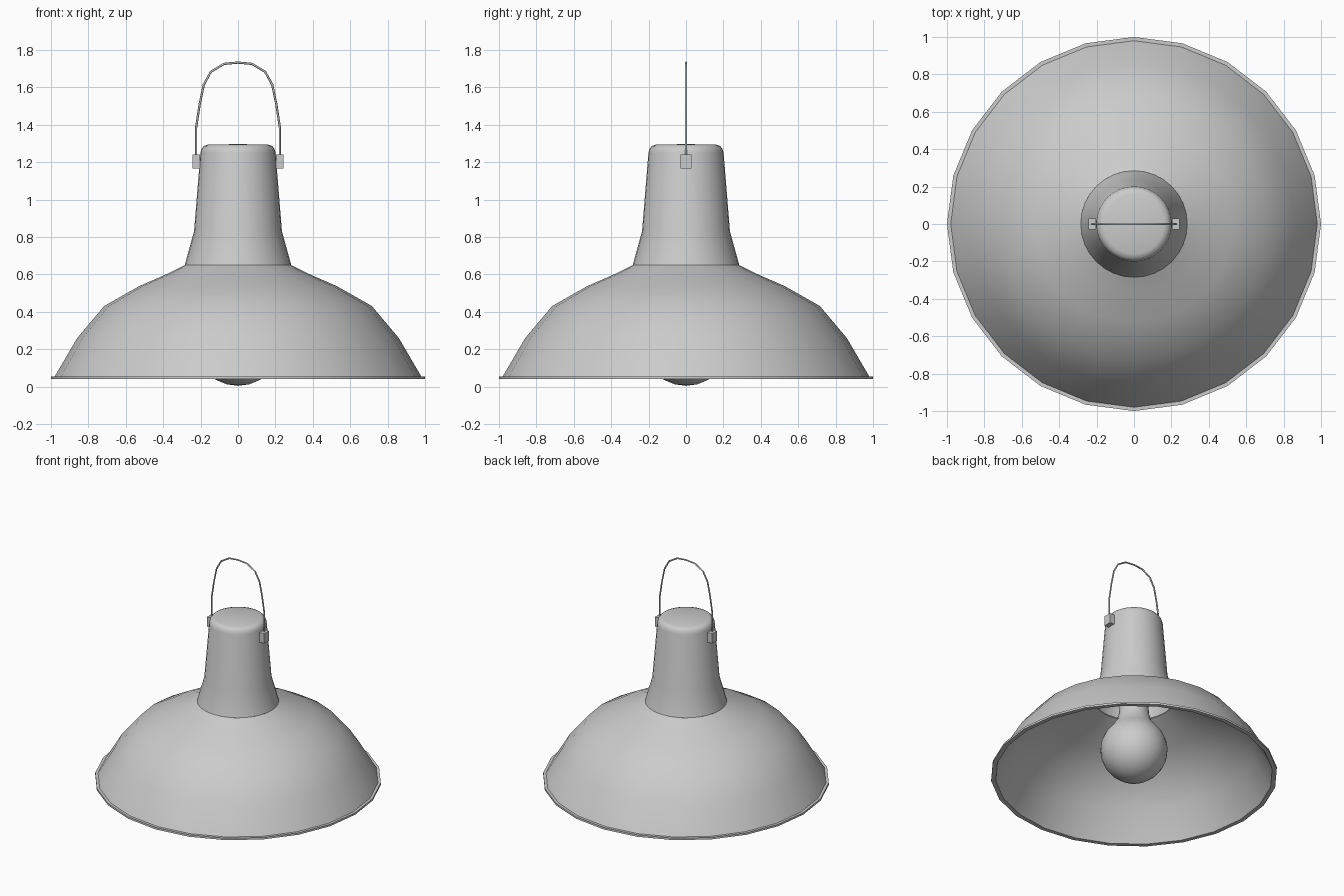
import bpy, bmesh, math

if "Cube" in bpy.data.objects:
    bpy.data.objects.remove(bpy.data.objects["Cube"])


def finish(name, bm, angle=None):
    bmesh.ops.remove_doubles(bm, verts=bm.verts, dist=0.0002)
    bmesh.ops.recalc_face_normals(bm, faces=bm.faces)
    mesh = bpy.data.meshes.new(name)
    bm.to_mesh(mesh)
    bm.free()
    ob = bpy.data.objects.new(name, mesh)
    bpy.context.collection.objects.link(ob)
    if angle:
        bpy.ops.object.select_all(action='DESELECT')
        ob.select_set(True)
        bpy.context.view_layer.objects.active = ob
        bpy.ops.object.shade_smooth_by_angle(angle=math.radians(angle))
    return ob


def lathe(name, profile, sides, closed=False, angle=35):
    """Spin an (r, z) profile round the z axis."""
    bm = bmesh.new()
    vs = [bm.verts.new((r, 0, z)) for r, z in profile]
    es = [bm.edges.new(p) for p in zip(vs, vs[1:])]
    if closed:
        es.append(bm.edges.new((vs[-1], vs[0])))
    bmesh.ops.spin(bm, geom=vs + es, cent=(0, 0, 0), axis=(0, 0, 1),
                   angle=math.tau, steps=sides, use_merge=False)
    return finish(name, bm, angle)


# Shade: thin shell with a small rolled rim
outer = [(0.98, 0.055), (0.86, 0.26), (0.715, 0.432), (0.53, 0.537),
         (0.37, 0.607), (0.285, 0.65)]
inner = [(0.275, 0.638), (0.365, 0.593), (0.523, 0.523), (0.705, 0.42),
         (0.847, 0.253), (0.968, 0.04)]
lathe("lamp_shade", [(1.0, 0.04), (1.0, 0.055)] + outer + inner, 24, closed=True)

# Neck: hollow tapered housing with a rounded top
lathe("neck_housing",
      [(0.285, 0.65), (0.235, 0.83), (0.201, 1.25), (0.195, 1.272),
       (0.183, 1.287), (0.16, 1.295), (0, 1.297)], 32)

# Bulb: sphere that flows into a stem
ball = [(0.235 * math.sin(math.radians(a)), 0.24 - 0.235 * math.cos(math.radians(a)))
        for a in range(0, 136, 15)]
lathe("light_bulb", ball + [(0.125, 0.46), (0.105, 0.53), (0.1, 0.62), (0.1, 0.8), (0, 0.8)],
      24, angle=50)

# Brackets holding the handle
for side, label in ((-1, "left"), (1, "right")):
    bm = bmesh.new()
    bmesh.ops.create_cube(bm, size=1)
    bmesh.ops.scale(bm, vec=(0.04, 0.06, 0.075), verts=bm.verts)
    bmesh.ops.translate(bm, vec=(side * 0.224, 0, 1.203), verts=bm.verts)
    finish(label + "_bracket", bm)

# Wire handle
half = [(0.224, 1.22), (0.224, 1.385), (0.205, 1.51), (0.183, 1.615),
        (0.145, 1.684), (0.075, 1.726)]
path = [(-x, z) for x, z in half] + [(0, 1.733)] + half[::-1]
curve = bpy.data.curves.new("wire_handle", 'CURVE')
curve.dimensions = '3D'
curve.bevel_depth = 0.006
curve.bevel_resolution = 1
curve.use_fill_caps = True
spline = curve.splines.new('POLY')
spline.points.add(len(path) - 1)
for p, (x, z) in zip(spline.points, path):
    p.co = (x, 0, z, 1)
bpy.context.collection.objects.link(bpy.data.objects.new("wire_handle", curve))
